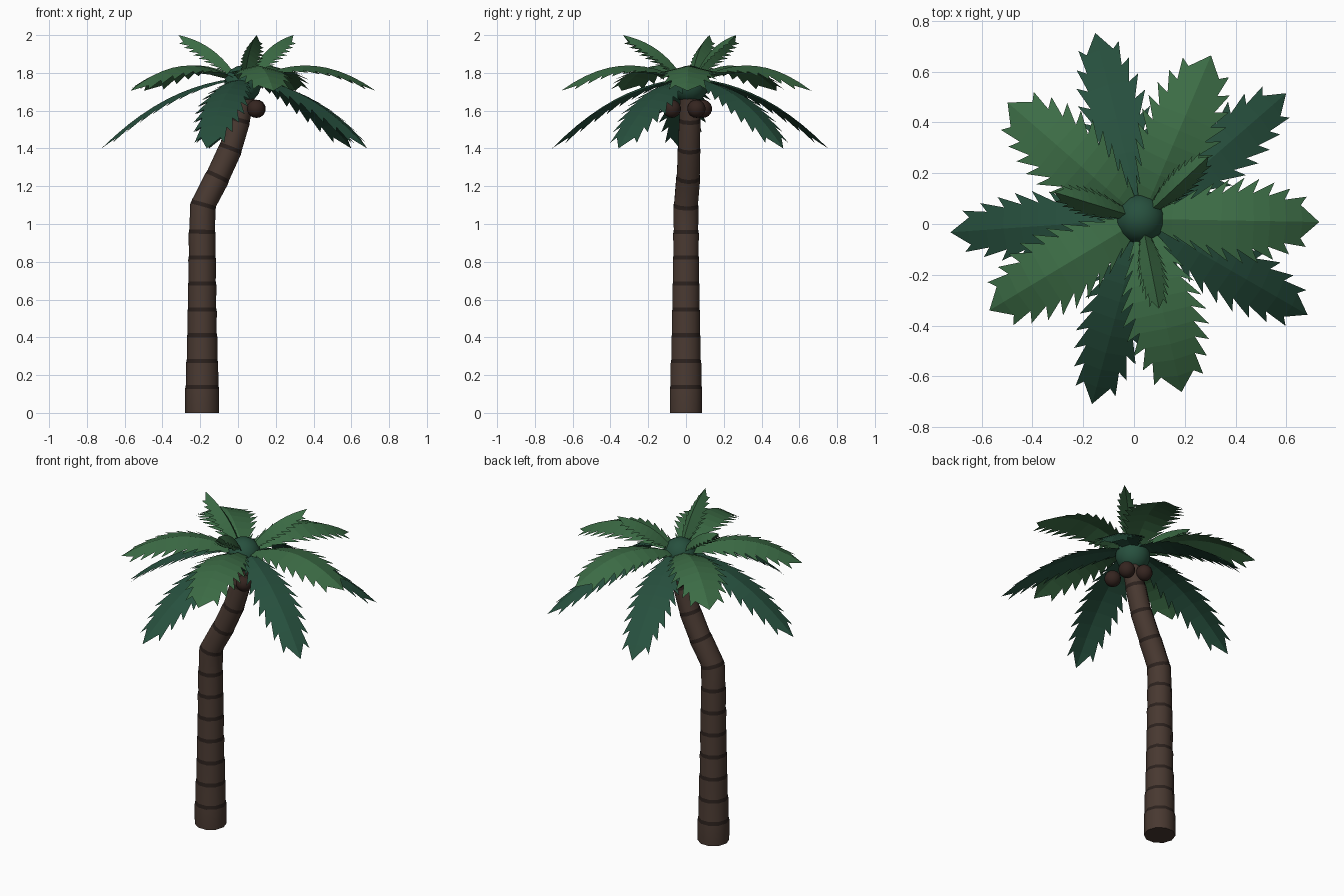
import bpy, bmesh, math
from mathutils import Vector
from mathutils.geometry import interpolate_bezier

if "Cube" in bpy.data.objects:
    bpy.data.objects.remove(bpy.data.objects["Cube"])


def material(name, rgb):
    m = bpy.data.materials.new(name)
    m.diffuse_color = (*rgb, 1)
    m.use_nodes = True
    m.node_tree.nodes["Principled BSDF"].inputs["Base Color"].default_value = m.diffuse_color
    return m


BARK = material("bark", (0.065, 0.04, 0.03))
BAND = material("bark_band", (0.024, 0.015, 0.012))
NUT = material("coconut_shell", (0.035, 0.018, 0.014))
LIGHT = material("leaf_light", (0.045, 0.15, 0.06))
DARK = material("leaf_dark", (0.02, 0.08, 0.048))


def finish(bm, name, mats, smooth=None):
    me = bpy.data.meshes.new(name)
    bm.to_mesh(me)
    bm.free()
    ob = bpy.data.objects.new(name, me)
    bpy.context.collection.objects.link(ob)
    for m in mats:
        me.materials.append(m)
    if smooth:
        bpy.ops.object.select_all(action='DESELECT')
        ob.select_set(True)
        bpy.context.view_layer.objects.active = ob
        bpy.ops.object.shade_smooth_by_angle(angle=math.radians(smooth))
    return ob


# Trunk: flared segments separated by narrow dark bands, bent near the top
def trunk():
    joints = [Vector((-0.19, 0, 0.137 * i)) for i in range(8)]
    joints += [Vector(p) for p in ((-0.183, 0.0, 1.1), (-0.108, 0.012, 1.25),
                                   (-0.04, 0.016, 1.40), (0.005, 0.02, 1.55),
                                   (0.04, 0.02, 1.70))]
    radii = [0.09, 0.086, 0.081, 0.077, 0.074, 0.072, 0.07,
             0.068, 0.066, 0.063, 0.06, 0.057, 0.054]
    bm = bmesh.new()
    sides = 10

    def ring(c, axis, r):
        u = Vector((0, 1, 0)).cross(axis).normalized()
        v = axis.cross(u)
        return [bm.verts.new(c + r * (math.cos(a) * u + math.sin(a) * v))
                for a in (2 * math.pi * k / sides for k in range(sides))]

    last = len(joints) - 1
    rings = []
    for i, (c, r) in enumerate(zip(joints, radii)):
        axis = (joints[min(i + 1, last)] - joints[max(i - 1, 0)]).normalized()
        if i in (0, last):
            rings.append(ring(c, axis, r))
        else:
            rings.append(ring(c - axis * 0.011, axis, r * 1.05))
            rings.append(ring(c + axis * 0.011, axis, r))
    for i, (a, b) in enumerate(zip(rings, rings[1:])):
        for k in range(sides):
            n = (k + 1) % sides
            f = bm.faces.new((a[k], a[n], b[n], b[k]))
            f.material_index = i % 2
    bm.faces.new(rings[0][::-1])
    bm.faces.new(rings[-1])
    finish(bm, "trunk", (BARK, BAND), 40)


# Balls: crown bud and coconuts
def ball(name, centre, r, mat):
    bm = bmesh.new()
    bmesh.ops.create_uvsphere(bm, u_segments=14, v_segments=9, radius=r)
    bmesh.ops.translate(bm, verts=bm.verts, vec=Vector(centre))
    finish(bm, name, (mat,), 40)


# Frond: arched spine with forward-swept pointed leaflets on both sides
def frond(name, angle, profile, width, droop, mat, count=11):
    a = math.radians(angle)
    out = Vector((math.cos(a), math.sin(a), 0))
    side = Vector((-math.sin(a), math.cos(a), 0))
    origin = Vector((0.03, 0.02, 0))
    ctrl = [origin + out * r + Vector((0, 0, z)) for r, z in profile]
    pts = interpolate_bezier(*ctrl, count)
    bm = bmesh.new()
    spine = [bm.verts.new(p) for p in pts]

    def half_width(i):
        return width * math.sin(math.pi * (0.1 + 0.78 * i / (count - 1)))

    def edge(i, w, s, forward=0):
        step = (pts[i] - pts[i - 1]) if i else (pts[1] - pts[0])
        up = step.cross(side).normalized()
        if up.z < 0:
            up = -up
        return bm.verts.new(pts[i] + step * forward + side * s * w - up * w * droop)

    for s in (1, -1):
        notch = [edge(i, half_width(i) * 0.66, s) for i in range(count - 1)]
        for i in range(count - 2):
            tip = edge(i + 1, half_width(i + 1), s, 0.4)
            quad = (spine[i], spine[i + 1], notch[i + 1], notch[i])
            tooth = (notch[i], notch[i + 1], tip)
            bm.faces.new(quad if s > 0 else quad[::-1])
            bm.faces.new(tooth[::-1] if s > 0 else tooth)
        end = (spine[-2], spine[-1], notch[-1])
        bm.faces.new(end if s > 0 else end[::-1])
    for f in bm.faces:
        f.normal_update()
        if f.normal.z < 0:
            f.normal_flip()
    finish(bm, name, (mat,))


trunk()
ball("crown_bud", (0.025, 0.02, 1.74), 0.1, DARK)
for i, c in enumerate(((0.10, 0.055, 1.61), (0.095, -0.075, 1.61), (0.0, 0.09, 1.61))):
    ball(f"coconut_{i + 1}", c, 0.048, NUT)

# Three tiers: drooping, spreading, upright
lower = ((0.05, 1.77), (0.30, 1.74), (0.52, 1.63), (0.755, 1.40))
upper = ((0.05, 1.77), (0.28, 1.88), (0.48, 1.86), (0.70, 1.705))
top = ((0.04, 1.78), (0.12, 1.90), (0.22, 1.97), (0.36, 2.0))
for i, a in enumerate((-30, 41, 104, 184, 255)):
    frond(f"lower_frond_{i + 1}", a, lower, 0.14, 0.2, DARK)
for i, a in enumerate((-1, 67, 139, 211, 283)):
    frond(f"upper_frond_{i + 1}", a, upper, 0.17, 0.25, LIGHT)
for i, a in enumerate((-79, 43, 163)):
    frond(f"top_frond_{i + 1}", a, top, 0.06, 1.2, LIGHT)
